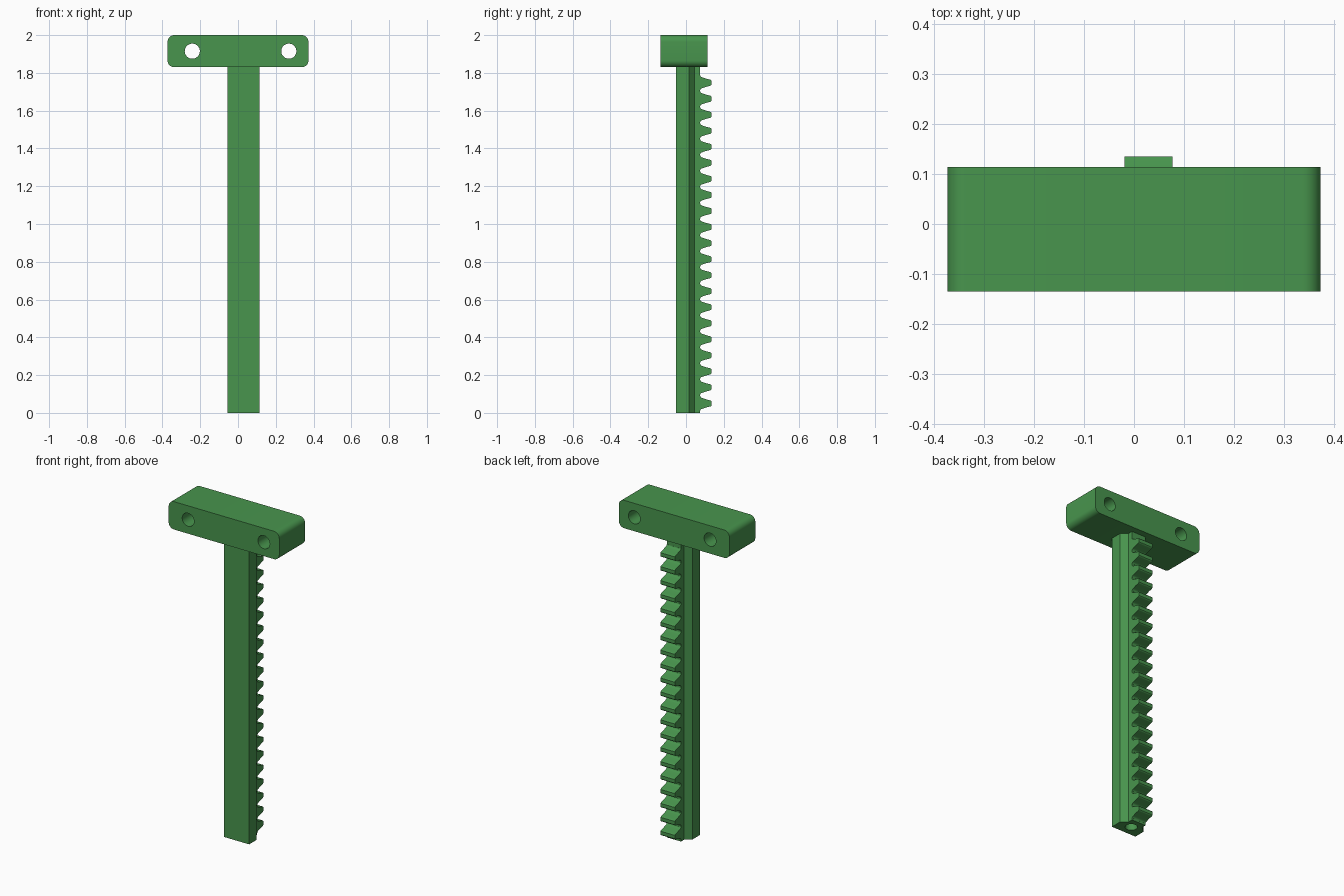
import bpy, bmesh, math
from mathutils import Vector

if "Cube" in bpy.data.objects:
    bpy.data.objects.remove(bpy.data.objects["Cube"])

green = bpy.data.materials.new("green plastic")
green.diffuse_color = (0.065, 0.30, 0.075, 1)
green.use_nodes = True
green.node_tree.nodes["Principled BSDF"].inputs["Base Color"].default_value = green.diffuse_color


def prism(name, outlines, place, lo, hi):
    """Extrude each closed 2D outline from lo to hi; place maps (u, v, depth) to xyz."""
    bm = bmesh.new()
    for pts in outlines:
        a = [bm.verts.new(place(u, v, lo)) for u, v in pts]
        b = [bm.verts.new(place(u, v, hi)) for u, v in pts]
        bm.faces.new(a)
        bm.faces.new(b[::-1])
        for i in range(len(pts)):
            j = (i + 1) % len(pts)
            bm.faces.new((a[i], b[i], b[j], a[j]))
    bmesh.ops.recalc_face_normals(bm, faces=bm.faces)
    me = bpy.data.meshes.new(name)
    bm.to_mesh(me)
    bm.free()
    me.materials.append(green)
    ob = bpy.data.objects.new(name, me)
    bpy.context.collection.objects.link(ob)
    return ob


def arc(cx, cy, r, start, end, n):
    return [(cx + r * math.cos(math.radians(start + (end - start) * i / n)),
             cy + r * math.sin(math.radians(start + (end - start) * i / n)))
            for i in range(n + 1)]


def circle(cx, cy, r, n=32):
    return arc(cx, cy, r, 0, 360, n)[:-1]


def combine(target, tool, operation):
    mod = target.modifiers.new(operation, 'BOOLEAN')
    mod.operation = operation
    mod.solver = 'EXACT'
    mod.object = tool
    bpy.context.view_layer.objects.active = target
    bpy.ops.object.modifier_apply(modifier=mod.name)
    bpy.data.objects.remove(tool)


def smooth(ob):
    bpy.ops.object.select_all(action='DESELECT')
    ob.select_set(True)
    bpy.context.view_layer.objects.active = ob
    bpy.ops.object.shade_smooth_by_angle(angle=math.radians(32))


along_z = lambda u, v, d: Vector((u, v, d))
along_y = lambda u, v, d: Vector((u, d, v))
along_x = lambda u, v, d: Vector((d, u, v))

# Crosspiece with rounded ends and two bolt holes
X, Z0, Z1, R = 0.373, 1.83, 2.0, 0.036
outline = (arc(X - R, Z1 - R, R, 0, 90, 8) + arc(-X + R, Z1 - R, R, 90, 180, 8)
           + arc(-X + R, Z0 + R, R, 180, 270, 8) + arc(X - R, Z0 + R, R, 270, 360, 8))
head = prism("crosspiece", [outline], along_y, -0.135, 0.114)
holes = prism("bolt_holes", [circle(x, 1.915, 0.04) for x in (-0.242, 0.269)],
              along_y, -0.3, 0.3)
combine(head, holes, 'DIFFERENCE')
smooth(head)

# Shaft: wide front, sloped shoulders, narrow ridge at the back
CX = 0.029
half = [(0.084, -0.054), (0.084, 0.015), (0.048, 0.046), (0.048, 0.075)]
section = [(CX + w, y) for w, y in half] + [(CX - w, y) for w, y in reversed(half)]
shaft = prism("toothed_shaft", [section], along_z, 0, 1.835)

# Row of gear teeth with filleted roots and slightly rounded tips
tooth = [(0.068, 0.0385), (0.0755, 0.0385), (0.077, 0.034), (0.081, 0.0305),
         (0.087, 0.0282), (0.108, 0.0212), (0.127, 0.0165), (0.132, 0.0145),
         (0.135, 0.0105)]
shape = tooth + [(y, -h) for y, h in reversed(tooth)]
teeth = prism("teeth", [[(y, 0.05 + 0.0849 * i + h) for y, h in shape] for i in range(21)],
              along_x, CX - 0.048, CX + 0.048)
combine(shaft, teeth, 'UNION')

# Screw bore in the lower end
bore = prism("bore", [circle(CX, 0.011, 0.034)], along_z, -0.1, 0.25)
combine(shaft, bore, 'DIFFERENCE')
smooth(shaft)
